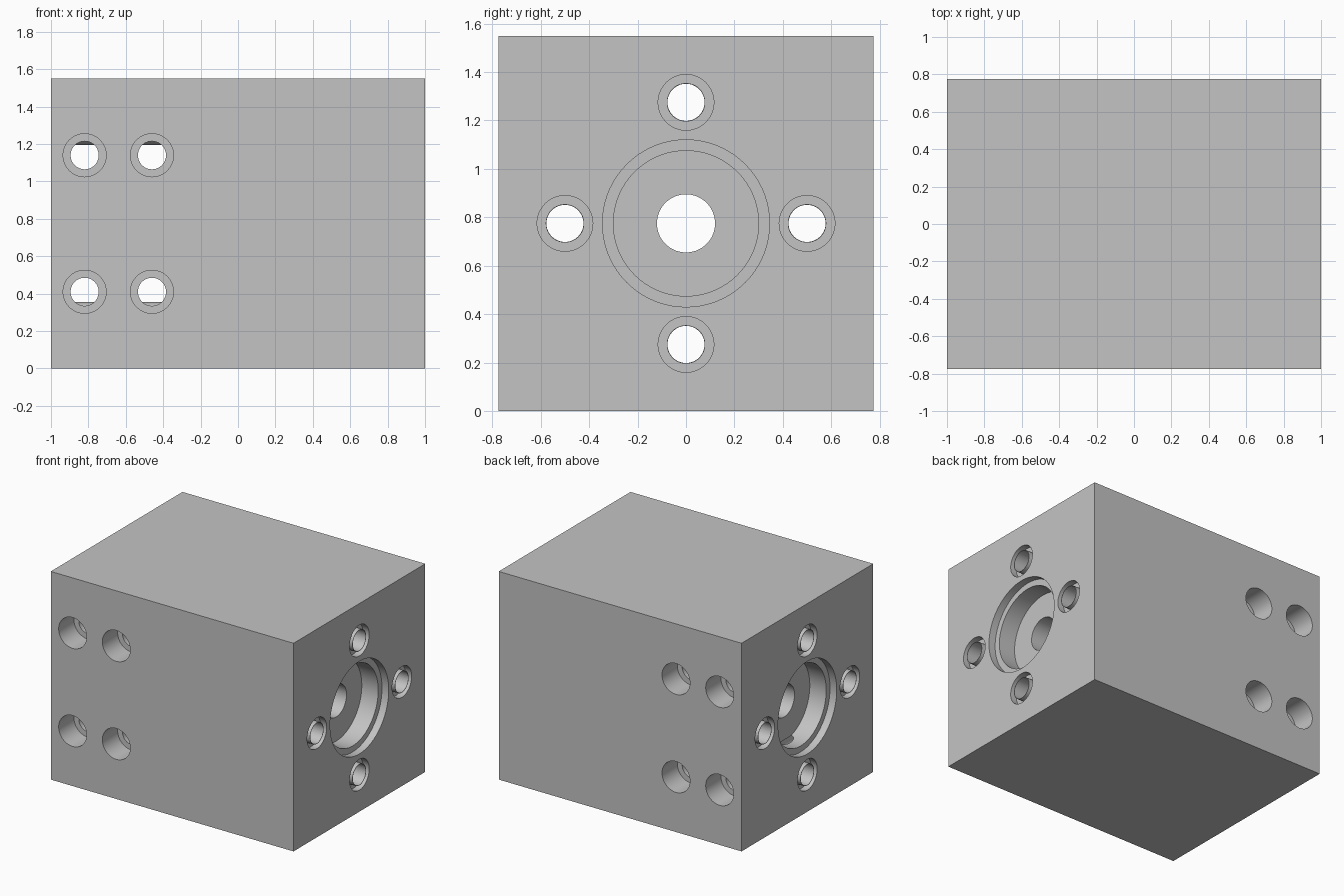
import bpy
import math

if "Cube" in bpy.data.objects:
    bpy.data.objects.remove(bpy.data.objects["Cube"], do_unlink=True)

L, W = 2.0, 1.55          # block length and square section
MID = W / 2
ROT = {"x": (0, math.pi / 2, 0), "y": (math.pi / 2, 0, 0)}

metal = bpy.data.materials.new("plain_grey")
metal.use_nodes = True
grey = (0.55, 0.55, 0.55, 1)
metal.diffuse_color = grey
metal.node_tree.nodes["Principled BSDF"].inputs["Base Color"].default_value = grey


def cylinder(name, radius, length, centre, axis, sides=72):
    bpy.ops.mesh.primitive_cylinder_add(vertices=sides, radius=radius, depth=length,
                                        location=centre, rotation=ROT[axis])
    ob = bpy.context.object
    ob.name = name
    ob.data.materials.append(metal)
    return ob


def cut(target, radius, length, centre, axis):
    """Drill a round hole and remove the drill."""
    drill = cylinder("drill", radius, length, centre, axis)
    drill.hide_render = True
    mod = target.modifiers.new("hole", "BOOLEAN")
    mod.operation = "DIFFERENCE"
    mod.solver = "EXACT"
    mod.object = drill
    bpy.context.view_layer.objects.active = target
    bpy.ops.object.modifier_apply(modifier=mod.name)
    bpy.data.objects.remove(drill, do_unlink=True)


def recess(target, radius, depth, y, z):
    """Matching recess in both end faces; drills overshoot the face."""
    for s in (-1, 1):
        cut(target, radius, depth + 0.1, (s * (L / 2 + 0.05 - depth / 2), y, z), "x")


def smooth(ob):
    bpy.ops.object.select_all(action="DESELECT")
    ob.select_set(True)
    bpy.context.view_layer.objects.active = ob
    bpy.ops.object.shade_smooth_by_angle(angle=math.radians(30))


# Block
bpy.ops.mesh.primitive_cube_add(size=1, location=(0, 0, MID))
block = bpy.context.object
block.name = "block"
block.scale = (L, W, W)
bpy.ops.object.transform_apply(location=False, rotation=False, scale=True)
block.data.materials.append(metal)

# Stepped central bore
recess(block, 0.345, 0.055, 0, MID)
recess(block, 0.30, 0.19, 0, MID)
cut(block, 0.12, L + 0.2, (0, 0, MID), "x")

# Four lengthwise holes, each with a ring recess and a thin sleeve
sleeves = []
for i in range(4):
    a = i * math.pi / 2
    y, z = 0.5 * math.cos(a), MID + 0.5 * math.sin(a)
    recess(block, 0.115, 0.05, y, z)
    cut(block, 0.078, L + 0.2, (0, y, z), "x")
    sleeve = cylinder(f"sleeve_{i + 1}", 0.0795, L, (0, y, z), "x")
    cut(sleeve, 0.0765, L + 0.2, (0, y, z), "x")
    sleeves.append(sleeve)

# Counterbored cross holes through the front and back
for x in (-0.82, -0.46):
    for dz in (-0.365, 0.365):
        z = MID + dz
        cut(block, 0.075, W + 0.2, (x, 0, z), "y")
        for s in (-1, 1):
            cut(block, 0.115, 0.28, (x, s * (MID + 0.05 - 0.09), z), "y")

for ob in [block] + sleeves:
    smooth(ob)
